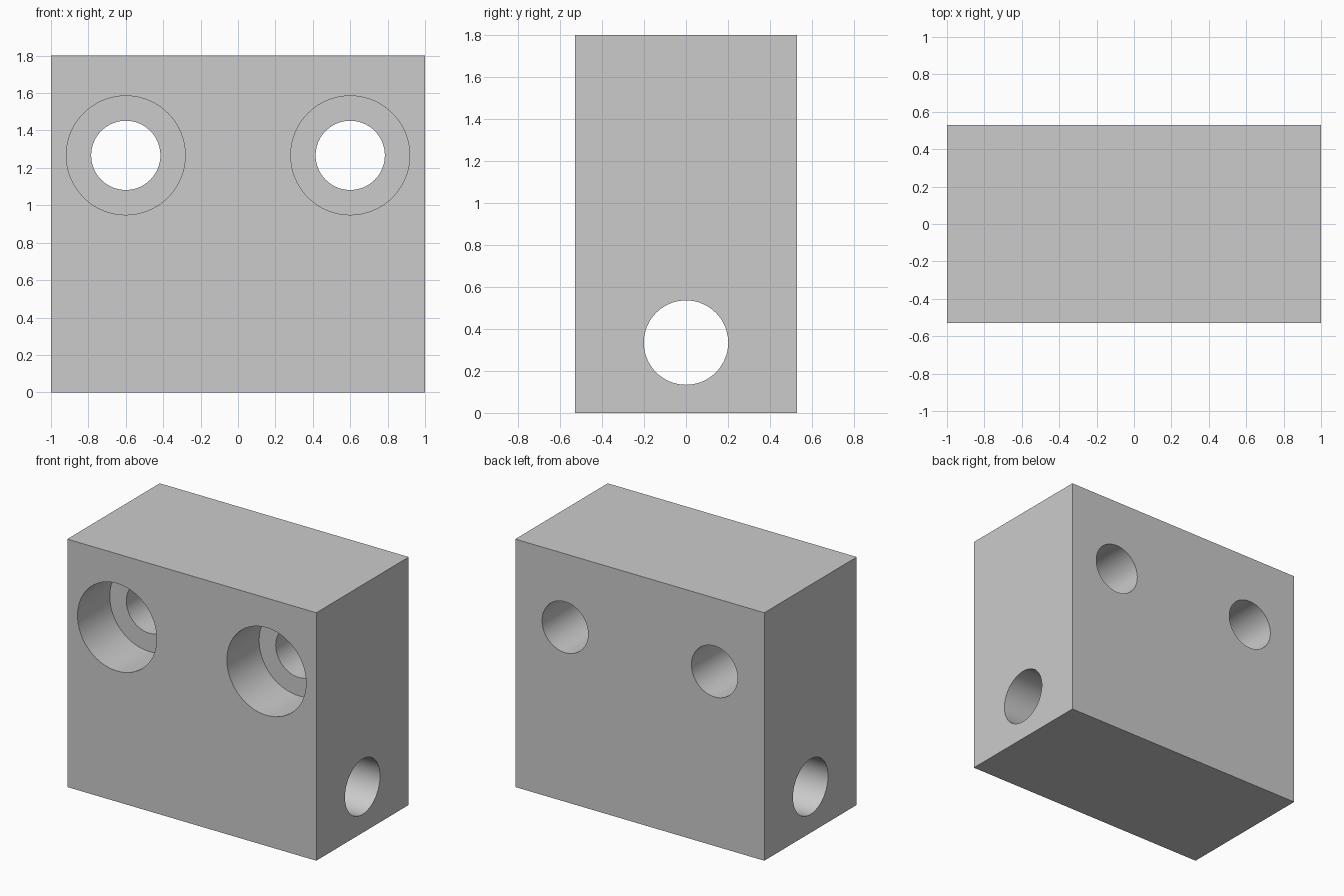
import bpy
from math import pi

if "Cube" in bpy.data.objects:
    bpy.data.objects.remove(bpy.data.objects["Cube"])

W, D, H = 2.0, 1.06, 1.8

# Main block
bpy.ops.mesh.primitive_cube_add(size=1, location=(0, 0, H / 2))
block = bpy.context.object
block.name = "mounting_block"
block.scale = (W, D, H)
bpy.ops.object.transform_apply(location=True, rotation=True, scale=True)


def drill(name, radius, length, location, rotation):
    """Cut a round hole into the block."""
    bpy.ops.mesh.primitive_cylinder_add(vertices=80, radius=radius, depth=length,
                                        location=location, rotation=rotation)
    cutter = bpy.context.object
    cutter.name = name
    cutter.hide_render = True
    mod = block.modifiers.new(name, 'BOOLEAN')
    mod.operation = 'DIFFERENCE'
    mod.solver = 'EXACT'
    mod.object = cutter
    bpy.context.view_layer.objects.active = block
    bpy.ops.object.modifier_apply(modifier=name)
    bpy.data.objects.remove(cutter, do_unlink=True)


# Two counterbored bolt holes running front to back
BORE_DEPTH = 0.37
for x in (-0.6, 0.6):
    drill("bolt_hole", 0.185, D + 0.4, (x, 0, 1.267), (pi / 2, 0, 0))
    drill("counterbore", 0.318, BORE_DEPTH * 2, (x, -D / 2, 1.267), (pi / 2, 0, 0))

# Cross hole running side to side
drill("cross_hole", 0.201, W + 0.4, (0, 0, 0.335), (0, pi / 2, 0))

# Smooth hole walls, sharp rims
bpy.ops.object.select_all(action='DESELECT')
block.select_set(True)
bpy.context.view_layer.objects.active = block
bpy.ops.object.shade_smooth_by_angle(angle=pi / 6)
